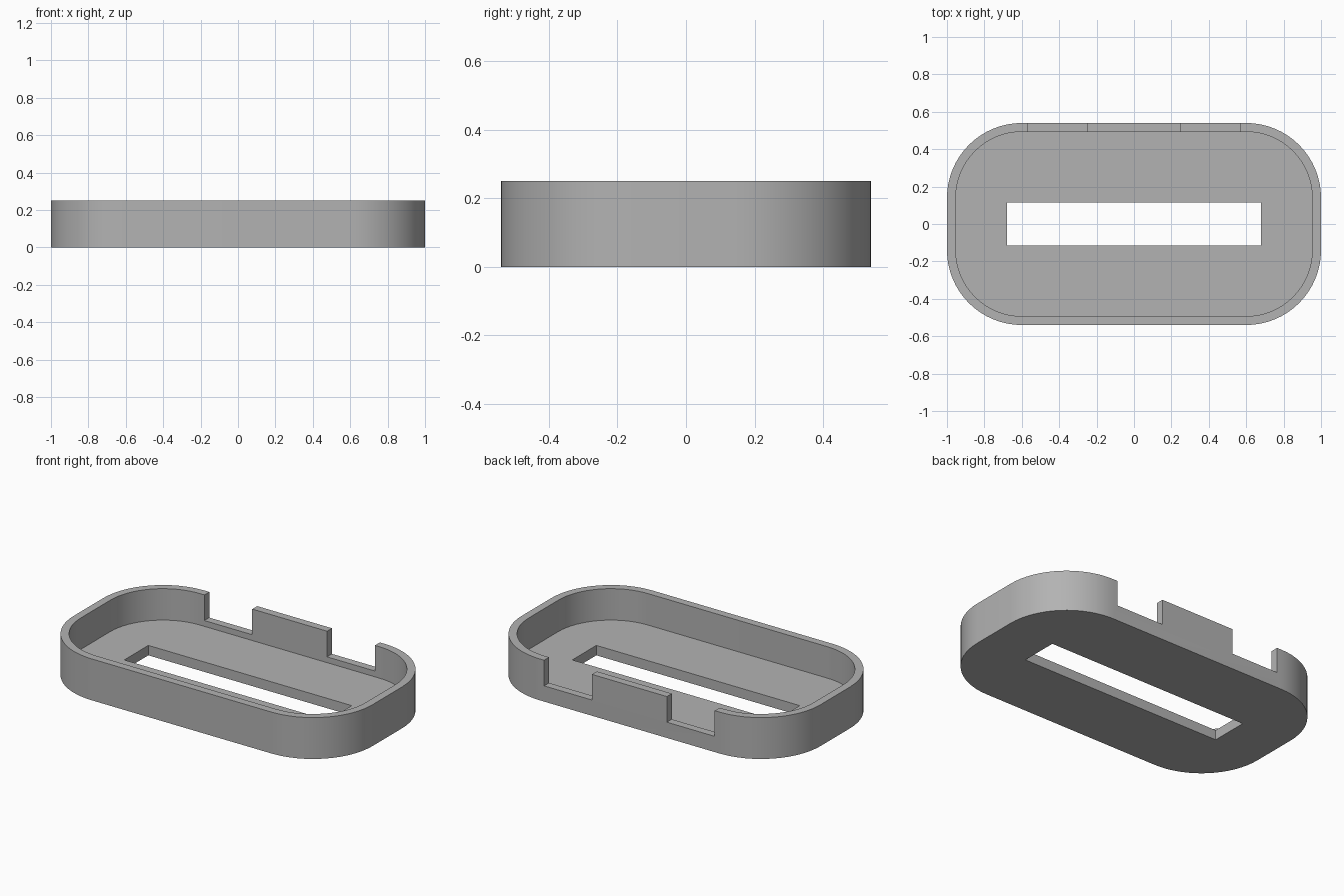
import bpy
import bmesh
from math import cos, sin, pi, radians

HALF_X, HALF_Y, HEIGHT, RADIUS = 1.0, 0.54, 0.25, 0.4
WALL, FLOOR, NOTCH_FLOOR = 0.047, 0.06, 0.095

cube = bpy.data.objects.get("Cube")
if cube:
    bpy.data.objects.remove(cube, do_unlink=True)

grey = bpy.data.materials.new("plain grey")
grey.use_nodes = True
colour = (0.45, 0.45, 0.45, 1)
grey.diffuse_color = colour
grey.node_tree.nodes["Principled BSDF"].inputs["Base Color"].default_value = colour


def rounded(hx, hy, r, steps=16):
    """Outline of a rectangle with round corners, counter-clockwise."""
    points = []
    for q, (sx, sy) in enumerate([(1, 1), (-1, 1), (-1, -1), (1, -1)]):
        for i in range(steps + 1):
            a = (q + i / steps) * pi / 2
            points.append((sx * (hx - r) + r * cos(a), sy * (hy - r) + r * sin(a)))
    return points


def box(x0, x1, y0, y1):
    return [(x0, y0), (x1, y0), (x1, y1), (x0, y1)]


def prism(name, outline, z0, z1):
    """Solid made by raising an outline from z0 to z1."""
    bm = bmesh.new()
    base = bm.faces.new([bm.verts.new((x, y, z0)) for x, y in outline])
    raised = bmesh.ops.extrude_face_region(bm, geom=[base])["geom"]
    top = [v for v in raised if isinstance(v, bmesh.types.BMVert)]
    bmesh.ops.translate(bm, verts=top, vec=(0, 0, z1 - z0))
    bmesh.ops.recalc_face_normals(bm, faces=bm.faces)
    mesh = bpy.data.meshes.new(name)
    bm.to_mesh(mesh)
    bm.free()
    mesh.materials.append(grey)
    obj = bpy.data.objects.new(name, mesh)
    bpy.context.collection.objects.link(obj)
    return obj


# Solid tray body
tray = prism("tray", rounded(HALF_X, HALF_Y, RADIUS), 0, HEIGHT)

# Pocket, slot through the floor, and two notches in the back wall
cutters = [
    prism("pocket_cutter", rounded(HALF_X - WALL, HALF_Y - WALL, RADIUS - WALL), FLOOR, 0.5),
    prism("slot_cutter", box(-0.68, 0.68, -0.115, 0.115), -0.2, 0.2),
]
for side, x0, x1 in (("right", -0.57, -0.25), ("left", 0.25, 0.57)):
    cutters.append(prism(side + "_notch_cutter", box(x0, x1, 0.45, 0.7), NOTCH_FLOOR, 0.5))

bpy.ops.object.select_all(action="DESELECT")
tray.select_set(True)
bpy.context.view_layer.objects.active = tray
for cutter in cutters:
    cutter.hide_render = True
    cut = tray.modifiers.new(cutter.name, "BOOLEAN")
    cut.operation = "DIFFERENCE"
    cut.solver = "EXACT"
    cut.object = cutter
    bpy.ops.object.modifier_apply(modifier=cut.name)
    bpy.data.objects.remove(cutter, do_unlink=True)

# Smooth round corners with crisp rims
bpy.ops.object.shade_smooth_by_angle(angle=radians(30))
